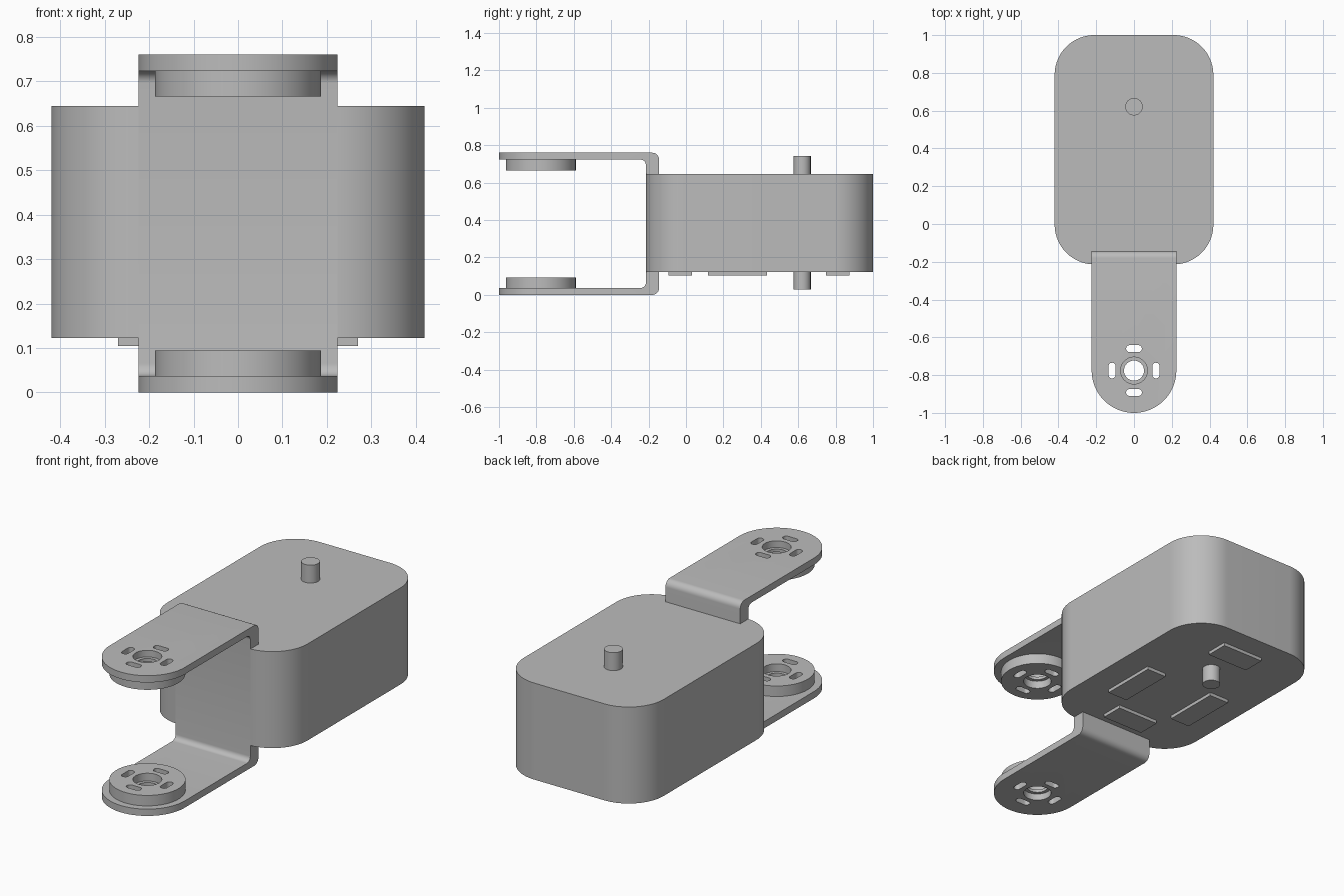
import bpy, bmesh, math
from mathutils import Vector

if "Cube" in bpy.data.objects:
    bpy.data.objects.remove(bpy.data.objects["Cube"])

grey = bpy.data.materials.new("plain grey")
grey.diffuse_color = (0.5, 0.5, 0.5, 1)
grey.use_nodes = True
grey.node_tree.nodes["Principled BSDF"].inputs["Base Color"].default_value = grey.diffuse_color

HUB_Y, ARM_R, TOP = -0.776, 0.224, 0.76
MID = TOP / 2


def arc(cx, cy, r, a0, a1, n):
    return [(cx + r * math.cos(math.radians(a0 + (a1 - a0) * i / n)),
             cy + r * math.sin(math.radians(a0 + (a1 - a0) * i / n))) for i in range(n + 1)]


def circle(cx, cy, r, n=64):
    return arc(cx, cy, r, 0, 360, n)[:-1]


def rounded_rect(x0, x1, y0, y1, r, n=16):
    return (arc(x1 - r, y1 - r, r, 0, 90, n) + arc(x0 + r, y1 - r, r, 90, 180, n)
            + arc(x0 + r, y0 + r, r, 180, 270, n) + arc(x1 - r, y0 + r, r, 270, 360, n))


def prism(name, outlines, lo, hi, along="z"):
    """Extrude one or more closed outlines: XY along z, or YZ along x."""
    bm = bmesh.new()
    for pts in outlines:
        if along == "z":
            vs = [bm.verts.new((p[0], p[1], lo)) for p in pts]
            step = Vector((0, 0, hi - lo))
        else:
            vs = [bm.verts.new((lo, p[0], p[1])) for p in pts]
            step = Vector((hi - lo, 0, 0))
        face = bm.faces.new(vs)
        ext = bmesh.ops.extrude_face_region(bm, geom=[face])
        bmesh.ops.translate(bm, vec=step,
                            verts=[g for g in ext["geom"] if isinstance(g, bmesh.types.BMVert)])
    # keep the start cap so each solid stays closed
    bmesh.ops.recalc_face_normals(bm, faces=bm.faces)
    me = bpy.data.meshes.new(name)
    bm.to_mesh(me)
    bm.free()
    me.materials.append(grey)
    ob = bpy.data.objects.new(name, me)
    bpy.context.collection.objects.link(ob)
    return ob


def activate(ob):
    bpy.ops.object.select_all(action="DESELECT")
    ob.select_set(True)
    bpy.context.view_layer.objects.active = ob


def cut(ob, cutter, op="DIFFERENCE"):
    mod = ob.modifiers.new("cut", "BOOLEAN")
    mod.object, mod.operation, mod.solver = cutter, op, "EXACT"
    activate(ob)
    bpy.ops.object.modifier_apply(modifier=mod.name)


def smooth(ob):
    activate(ob)
    bpy.ops.object.shade_smooth_by_angle(angle=math.radians(30))


# motor body with rounded corners
smooth(prism("motor_body", [rounded_rect(-0.42, 0.42, -0.2135, 1.0, 0.21, 20)], 0.122, 0.645))

# shaft through the body
smooth(prism("shaft", [circle(0, 0.621, 0.046, 40)], 0.03, 0.742))

# four pads under the body
for name, x, y, w, d in (("front_pad", 0, -0.03, 0.25, 0.125), ("back_pad", 0, 0.812, 0.25, 0.125),
                         ("left_pad", -0.21, 0.275, 0.12, 0.316), ("right_pad", 0.21, 0.275, 0.12, 0.316)):
    prism(name, [[(x - w / 2, y - d / 2), (x + w / 2, y - d / 2),
                  (x + w / 2, y + d / 2), (x - w / 2, y + d / 2)]], 0.104, 0.13)

# cutters: hub hole and four slots, arm plan outline
slots = [circle(0, HUB_Y, 0.071, 48)]
for s in (-1, 1):
    a, b = 0.0415, 0.0185
    slots.append(rounded_rect(-a, a, HUB_Y + s * 0.116 - b, HUB_Y + s * 0.116 + b, b - 0.0005, 8))
    slots.append(rounded_rect(s * 0.116 - b, s * 0.116 + b, HUB_Y - a, HUB_Y + a, b - 0.0005, 8))
hole_cutter = prism("hole_cutter", slots, -0.2, 1.0)
plan = arc(0, HUB_Y, ARM_R, 180, 360, 48) + [(ARM_R, 0), (-ARM_R, 0)]
plan_cutter = prism("plan_cutter", [plan], -0.2, 1.0)

# U-shaped bracket from a side profile with rounded bends
T, WI, WO, RO, RI = 0.037, -0.2145, -0.144, 0.036, 0.028
profile = ([(-1.1, 0)] + arc(WO - RO, RO, RO, -90, 0, 8) + arc(WO - RO, TOP - RO, RO, 0, 90, 8)
           + [(-1.1, TOP), (-1.1, TOP - T)]
           + arc(WI - RI, TOP - T - RI, RI, 90, 0, 8) + arc(WI - RI, T + RI, RI, 0, -90, 8)
           + [(-1.1, T)])
bracket = prism("bracket", [profile], -0.3, 0.3, "x")
cut(bracket, plan_cutter, "INTERSECT")
cut(bracket, hole_cutter)
smooth(bracket)

# hub discs and the small rings inside their holes, mirrored top and bottom
for name, s in (("lower", -1), ("upper", 1)):
    def span(z0, z1):
        return sorted((MID + s * (MID - z0), MID + s * (MID - z1)))
    disc = prism(name + "_hub_disc", [circle(0, HUB_Y, 0.187, 80)], *span(0.034, 0.094))
    cut(disc, hole_cutter)
    smooth(disc)
    ring = prism(name + "_hole_ring", [circle(0, HUB_Y, 0.074, 48)], *span(0.036, 0.052))
    bore = prism("bore", [circle(0, HUB_Y, 0.053, 48)], -0.2, 1.0)
    cut(ring, bore)
    smooth(ring)
    bpy.data.objects.remove(bore)

for c in (hole_cutter, plan_cutter):
    bpy.data.objects.remove(c)
